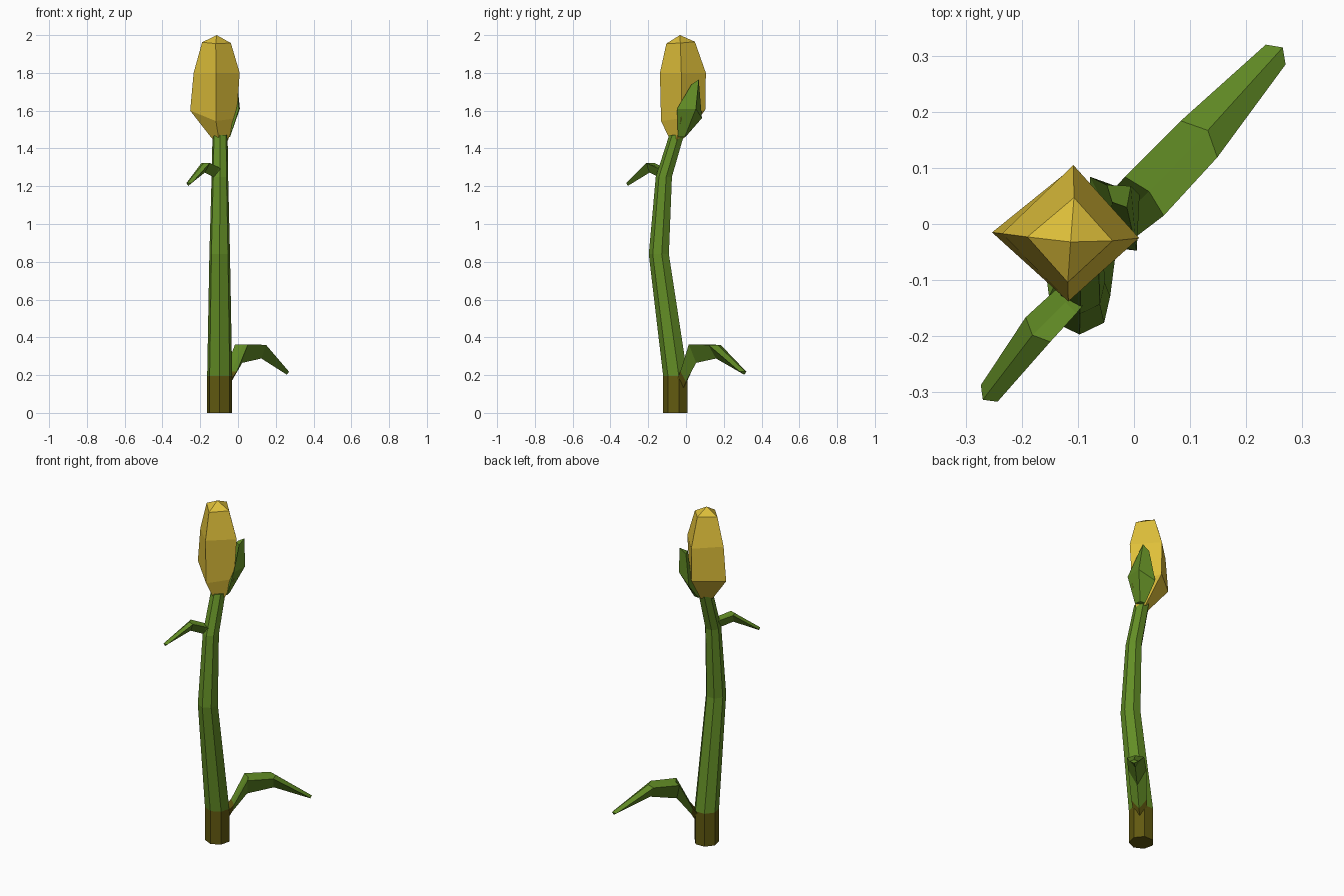
import bpy, bmesh, math

if "Cube" in bpy.data.objects:
    bpy.data.objects.remove(bpy.data.objects["Cube"])

R = math.sqrt(0.5)


def material(name, rgb):
    m = bpy.data.materials.new(name)
    m.diffuse_color = (*rgb, 1)
    m.use_nodes = True
    m.node_tree.nodes["Principled BSDF"].inputs["Base Color"].default_value = m.diffuse_color
    return m


GREEN = material("leaf green", (0.125, 0.27, 0.019))
BROWN = material("woody olive", (0.12, 0.10, 0.005))
YELLOW = material("bud yellow", (0.73, 0.52, 0.042))


def loft(name, rings, mats, first_rows=0, apex=None):
    """Skin rings of points; the first rows use material 0, the rest the last material."""
    bm = bmesh.new()
    loops = [[bm.verts.new(p) for p in ring] for ring in rings]
    n = len(rings[0])
    last = len(mats) - 1
    for row, (a, b) in enumerate(zip(loops, loops[1:])):
        for i in range(n):
            j = (i + 1) % n
            f = bm.faces.new((a[i], a[j], b[j], b[i]))
            f.material_index = 0 if row < first_rows else last
    bm.faces.new(loops[0][::-1]).material_index = 0
    if apex:
        tip = bm.verts.new(apex)
        for i in range(n):
            bm.faces.new((loops[-1][i], loops[-1][(i + 1) % n], tip)).material_index = last
    else:
        bm.faces.new(loops[-1]).material_index = last
    bmesh.ops.recalc_face_normals(bm, faces=bm.faces)
    mesh = bpy.data.meshes.new(name)
    bm.to_mesh(mesh)
    bm.free()
    for m in mats:
        mesh.materials.append(m)
    ob = bpy.data.objects.new(name, mesh)
    bpy.context.collection.objects.link(ob)
    return ob


def diag(u, v, z):
    """u runs along the (+x, +y) diagonal, v along (+x, -y)."""
    return ((u + v) * R, (u - v) * R, z)


def heptagon(x, y, z, r):
    angles = [-math.pi / 2 + math.tau * i / 7 for i in range(7)]
    return [(x + r * math.cos(a), y + r * math.sin(a), z) for a in angles]


# Bent stem with a woody foot
stem = [(-0.097, -0.053, 0, 0.068), (-0.097, -0.053, 0.195, 0.068),
        (-0.097, -0.141, 0.84, 0.056), (-0.096, -0.115, 1.25, 0.045),
        (-0.095, -0.048, 1.47, 0.041)]
loft("stem", [heptagon(*s) for s in stem], [BROWN, GREEN], 1)


# Drooping leaves: flat top, keel below
def leaf(name, sections, side, mats, first_rows=0):
    rings = []
    for u, v, half, top, bulge, keel in sections:
        rings.append([diag(u * side, v - half, top), diag((u + bulge) * side, v, top),
                      diag(u * side, v + half, top), diag((u + bulge * 0.5) * side, v, keel)])
    loft(name, rings, mats, first_rows)


leaf("lower_leaf", [(-0.07, -0.028, 0.036, 0.165, 0, 0.09),
                    (-0.025, -0.025, 0.042, 0.22, 0, 0.165),
                    (0.048, -0.022, 0.049, 0.363, 0.012, 0.265),
                    (0.189, -0.025, 0.046, 0.36, 0.022, 0.288),
                    (0.392, -0.035, 0.025, 0.218, 0.018, 0.202)], 1, [BROWN, GREEN], 1)
leaf("upper_leaf", [(0.13, 0.012, 0.022, 1.27, 0, 1.20),
                    (0.185, 0.012, 0.028, 1.30, 0, 1.245),
                    (0.254, 0.012, 0.031, 1.323, 0.014, 1.272),
                    (0.396, 0.031, 0.021, 1.217, 0.016, 1.202)], -1, [GREEN])

# Four-sided tilted bud
loft("bud", [
    [(-0.14, -0.05, 1.455), (-0.1, -0.082, 1.44), (-0.055, -0.05, 1.44), (-0.09, -0.01, 1.455)],
    [(-0.253, -0.015, 1.60), (-0.117, -0.132, 1.545), (-0.008, -0.025, 1.56), (-0.108, 0.102, 1.605)],
    [(-0.235, -0.017, 1.80), (-0.117, -0.138, 1.80), (0.009, -0.025, 1.80), (-0.108, 0.105, 1.80)],
    [(-0.19, -0.023, 1.962), (-0.118, -0.104, 1.955), (-0.038, -0.03, 1.958), (-0.107, 0.047, 1.965)],
], [YELLOW], apex=(-0.113, -0.032, 2.0))

# Sepal hugging the bud
sepal = [
    [(-0.06, 0.0, 1.46), (-0.04, -0.03, 1.46), (-0.06, -0.055, 1.46), (-0.075, -0.03, 1.46)],
    [(-0.03, 0.037, 1.61), (0.044, -0.03, 1.61), (0.004, -0.115, 1.56), (-0.02, -0.04, 1.60)],
    [(0.012, -0.03, 1.74), (0.044, -0.052, 1.765), (0.015, -0.083, 1.74), (0.0, -0.055, 1.745)],
]
loft("sepal", [[diag(*p) for p in ring] for ring in sepal], [GREEN])
